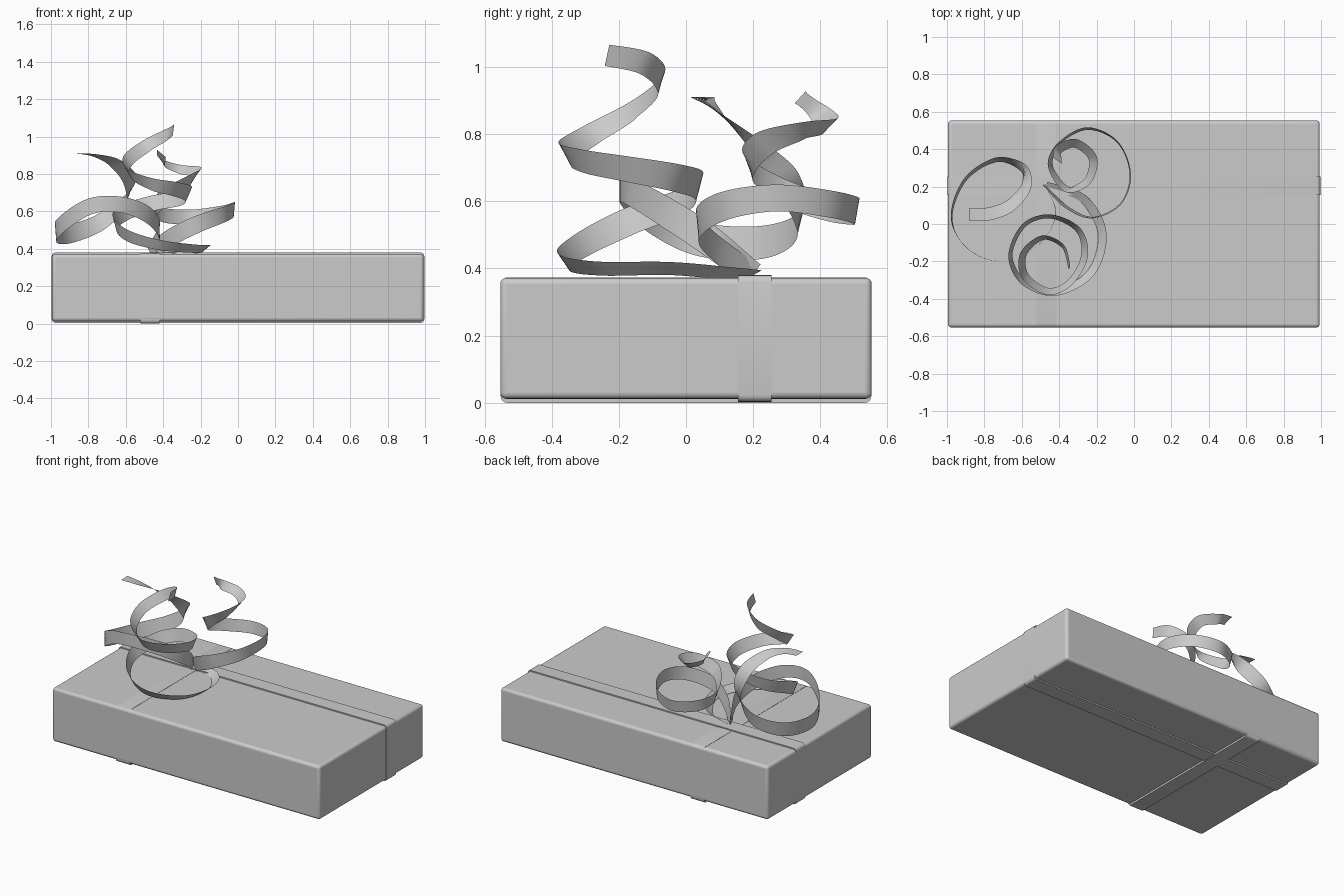
import bpy, bmesh, math
from mathutils import Vector

if "Cube" in bpy.data.objects:
    bpy.data.objects.remove(bpy.data.objects["Cube"])


def block(name, lo, hi, bevel):
    bm = bmesh.new()
    bmesh.ops.create_cube(bm, size=1)
    lo, hi = Vector(lo), Vector(hi)
    for v in bm.verts:
        v.co = [(lo[i] + hi[i]) / 2 + v.co[i] * (hi[i] - lo[i]) for i in range(3)]
    me = bpy.data.meshes.new(name)
    bm.to_mesh(me)
    bm.free()
    ob = bpy.data.objects.new(name, me)
    bpy.context.collection.objects.link(ob)
    if bevel:
        m = ob.modifiers.new("round", 'BEVEL')
        m.width = bevel
        m.segments = 4
    smooth(ob)
    return ob


def smooth(ob):
    bpy.ops.object.select_all(action='DESELECT')
    ob.select_set(True)
    bpy.context.view_layer.objects.active = ob
    bpy.ops.object.shade_smooth_by_angle(angle=math.radians(40))


def band(name, axis, centre, half, z0, z1):
    # flat closed loop wrapped round the box, corners rounded
    prof = []
    r = 0.02
    for sx, sz, a0 in ((1, 1, 0), (-1, 1, 90), (-1, 0, 180), (1, 0, 270)):
        cz = z1 - r if sz else z0 + r
        for k in range(5):
            a = math.radians(a0 + k * 22.5)
            prof.append((sx * (half - r) + r * math.cos(a), cz + r * math.sin(a)))
    bm = bmesh.new()
    rings = []
    for s in (-0.05, 0.05):
        rings.append([bm.verts.new((u, centre + s, z) if axis == 'x' else (centre + s, u, z))
                      for u, z in prof])
    n = len(prof)
    for i in range(n):
        j = (i + 1) % n
        bm.faces.new((rings[0][i], rings[0][j], rings[1][j], rings[1][i]))
    for ring in rings:
        bm.faces.new(ring)
    bmesh.ops.recalc_face_normals(bm, faces=bm.faces)
    me = bpy.data.meshes.new(name)
    bm.to_mesh(me)
    bm.free()
    ob = bpy.data.objects.new(name, me)
    bpy.context.collection.objects.link(ob)
    smooth(ob)


def curl(name, turn, pts, steps=10):
    # each point: x, y, z, outward lean in degrees, width
    def at(i, t):
        a, b, c, d = (pts[min(max(i + k, 0), len(pts) - 1)] for k in (-1, 0, 1, 2))
        return [0.5 * (2 * q + (r - p) * t + (2 * p - 5 * q + 4 * r - s) * t * t
                       + (3 * q - p - 3 * r + s) * t ** 3) for p, q, r, s in zip(a, b, c, d)]
    path = [at(i, k / steps) for i in range(len(pts) - 1) for k in range(steps)] + [list(pts[-1])]
    bm = bmesh.new()
    last = None
    for i, p in enumerate(path):
        tan = Vector(path[min(i + 1, len(path) - 1)][:3]) - Vector(path[max(i - 1, 0)][:3])
        tan.normalize()
        out = Vector((tan.y, -tan.x, 0)).normalized() * turn
        up = (Vector((0, 0, 1)) - tan * tan.z).normalized()
        lean = math.radians(p[3])
        w = (up * math.cos(lean) + out * math.sin(lean)) * p[4] / 2
        c = Vector(p[:3])
        row = (bm.verts.new(c - w), bm.verts.new(c + w))
        if last:
            bm.faces.new((last[0], row[0], row[1], last[1]))
        last = row
    me = bpy.data.meshes.new(name)
    bm.to_mesh(me)
    bm.free()
    ob = bpy.data.objects.new(name, me)
    bpy.context.collection.objects.link(ob)
    smooth(ob)


# box and wrapped bands
block("gift_box", (-0.995, -0.553, 0.012), (0.993, 0.553, 0.372), 0.018)
band("long_band", 'x', 0.205, 0.996, 0.003, 0.380)
band("cross_band", 'y', -0.47, 0.552, 0.0, 0.3735)

# curled ribbon ends springing from the crossing
curl("curl_right", 1, [
    (-0.47, 0.20, 0.38, 10, 0.08), (-0.36, 0.09, 0.46, 10, 0.09), (-0.22, 0.035, 0.53, 5, 0.09),
    (-0.07, 0.11, 0.585, 5, 0.085), (-0.02, 0.27, 0.61, 5, 0.08), (-0.09, 0.44, 0.59, 5, 0.08),
    (-0.25, 0.51, 0.57, 10, 0.08), (-0.40, 0.43, 0.58, 10, 0.08), (-0.445, 0.31, 0.62, 20, 0.08),
    (-0.36, 0.19, 0.70, 25, 0.08), (-0.25, 0.23, 0.77, 30, 0.08), (-0.22, 0.35, 0.81, 40, 0.07),
    (-0.31, 0.43, 0.825, 45, 0.065), (-0.40, 0.40, 0.86, 45, 0.065), (-0.41, 0.34, 0.91, 45, 0.065)])
curl("curl_left", -1, [
    (-0.47, 0.20, 0.38, 0, 0.08), (-0.42, 0.06, 0.49, 0, 0.09), (-0.48, -0.08, 0.58, 0, 0.09),
    (-0.62, -0.18, 0.635, 0, 0.085), (-0.78, -0.19, 0.63, 0, 0.085), (-0.92, -0.10, 0.55, 0, 0.09),
    (-0.975, 0.05, 0.485, 5, 0.1), (-0.90, 0.24, 0.48, 10, 0.1), (-0.74, 0.34, 0.54, 15, 0.09),
    (-0.60, 0.30, 0.66, 30, 0.085), (-0.58, 0.20, 0.77, 45, 0.08), (-0.66, 0.10, 0.86, 60, 0.075),
    (-0.77, 0.055, 0.90, 80, 0.07), (-0.88, 0.05, 0.91, 90, 0.07)])
curl("curl_front", -1, [
    (-0.47, 0.20, 0.38, 60, 0.06), (-0.27, 0.13, 0.385, 55, 0.06), (-0.17, -0.05, 0.40, 50, 0.06),
    (-0.23, -0.26, 0.40, 45, 0.06), (-0.42, -0.365, 0.42, 35, 0.065), (-0.59, -0.31, 0.47, 25, 0.075),
    (-0.66, -0.17, 0.54, 15, 0.085), (-0.59, -0.01, 0.60, 15, 0.085), (-0.45, 0.04, 0.645, 15, 0.085),
    (-0.30, -0.03, 0.67, 20, 0.085), (-0.265, -0.17, 0.695, 25, 0.085), (-0.34, -0.31, 0.72, 25, 0.08),
    (-0.46, -0.36, 0.745, 30, 0.075), (-0.58, -0.28, 0.80, 35, 0.07), (-0.59, -0.16, 0.87, 30, 0.07),
    (-0.49, -0.075, 0.95, 20, 0.07), (-0.38, -0.12, 1.01, 15, 0.07), (-0.345, -0.235, 1.035, 10, 0.065)])
